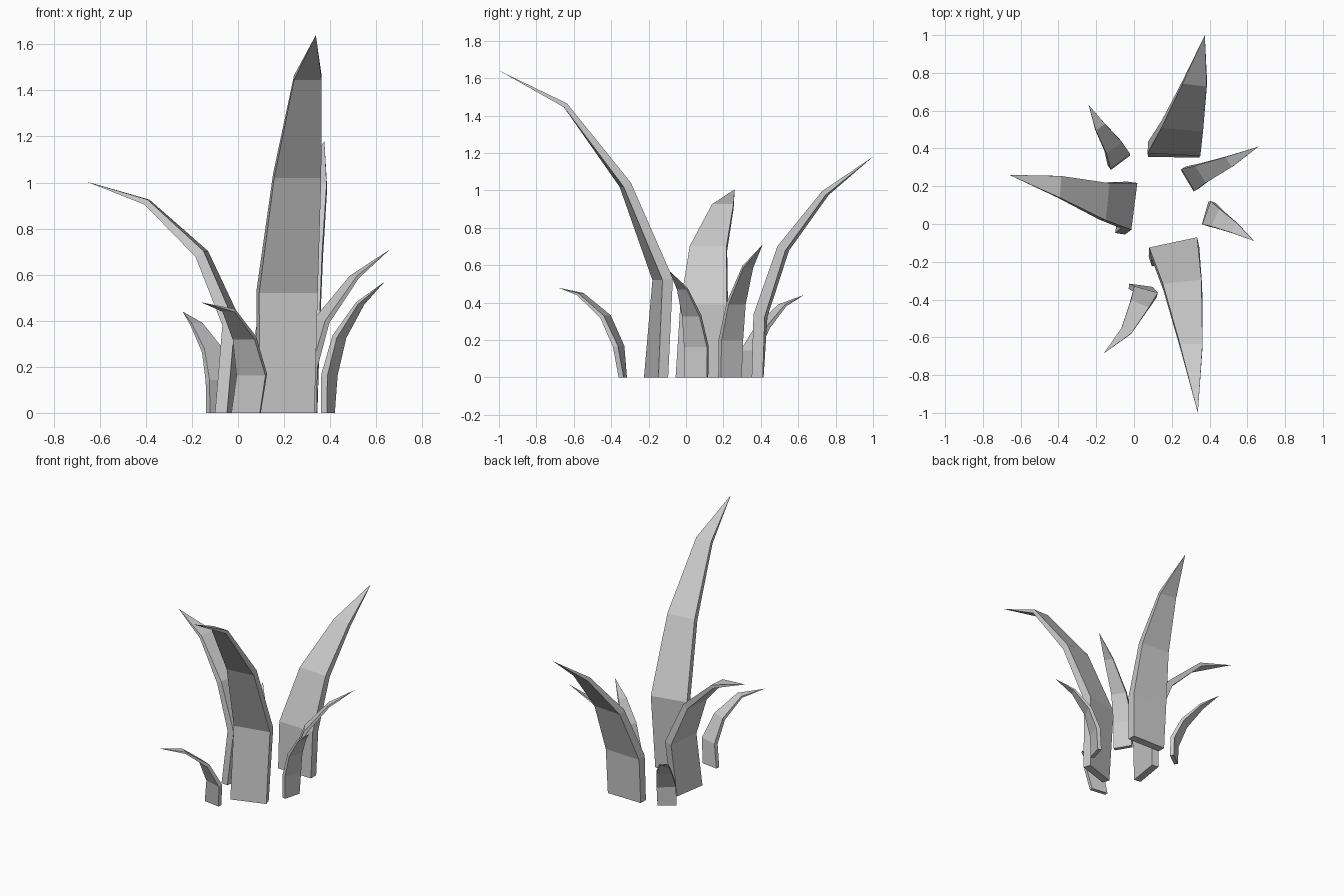
import bpy, bmesh, math
from mathutils import Vector

if "Cube" in bpy.data.objects:
    bpy.data.objects.remove(bpy.data.objects["Cube"])

TAPER = (0.96, 1.0, 0.79, 0.46)   # relative width of the four cross-sections
THICKNESS = 0.22                  # thickness as a share of width


def blade(name, width, yaw_base, yaw_top, path):
    """Leaf blade: rectangular sections swept along a bent path to a point."""
    pts = [Vector(p) for p in path]
    bm = bmesh.new()
    rings = []
    for i, k in enumerate(TAPER):
        yaw = math.radians(yaw_base + (yaw_top - yaw_base) * i / 3)
        side = Vector((math.cos(yaw), math.sin(yaw), 0))
        if i == 0:
            tangent = Vector((0, 0, 1))
        else:
            tangent = ((pts[i] - pts[i - 1]).normalized()
                       + (pts[i + 1] - pts[i]).normalized())
        normal = side.cross(tangent).normalized()
        a = side * width * k / 2
        b = normal * width * k * THICKNESS / 2
        rings.append([bm.verts.new(pts[i] + s * a + t * b)
                      for s, t in ((-1, -1), (1, -1), (1, 1), (-1, 1))])
    tip = bm.verts.new(pts[-1])
    bm.faces.new(rings[0])
    for lo, hi in zip(rings, rings[1:]):
        for j in range(4):
            n = (j + 1) % 4
            bm.faces.new((lo[j], lo[n], hi[n], hi[j]))
    for j in range(4):
        bm.faces.new((rings[-1][j], rings[-1][(j + 1) % 4], tip))
    bmesh.ops.recalc_face_normals(bm, faces=bm.faces)
    mesh = bpy.data.meshes.new(name)
    bm.to_mesh(mesh)
    bm.free()
    bpy.context.collection.objects.link(bpy.data.objects.new(name, mesh))


# Three large blades
blade("front_tall_blade", 0.26, 18, 0,
      [(.205, -.16, 0), (.213, -.125, .525), (.257, -.325, 1.03),
       (.303, -.645, 1.455), (.338, -1, 1.64)])
blade("left_blade", 0.25, 81, 86,
      [(-.055, .067, 0), (-.025, .097, .385), (-.157, .12, .69),
       (-.395, .197, .915), (-.66, .26, 1.005)])
blade("back_blade", 0.28, -1, -7,
      [(.21, .383, 0), (.213, .398, .33), (.257, .52, .69),
       (.322, .745, .985), (.375, 1, 1.18)])

# Four small blades filling the gaps
blade("back_right_small_blade", 0.135, -59, -59,
      [(.295, .235, 0), (.298, .24, .2), (.36, .268, .395),
       (.505, .33, .59), (.66, .41, .71)])
blade("right_small_blade", 0.13, 74, 62,
      [(.39, .055, 0), (.397, .055, .165), (.44, .03, .33),
       (.53, -.02, .475), (.637, -.09, .57)])
blade("front_left_small_blade", 0.13, -8, -30,
      [(.035, -.338, 0), (.06, -.36, .165), (.028, -.43, .325),
       (-.04, -.565, .445), (-.16, -.685, .48)])
blade("back_left_small_blade", 0.13, 37, 37,
      [(-.08, .335, 0), (-.08, .342, .14), (-.11, .41, .27),
       (-.18, .515, .385), (-.24, .63, .44)])
